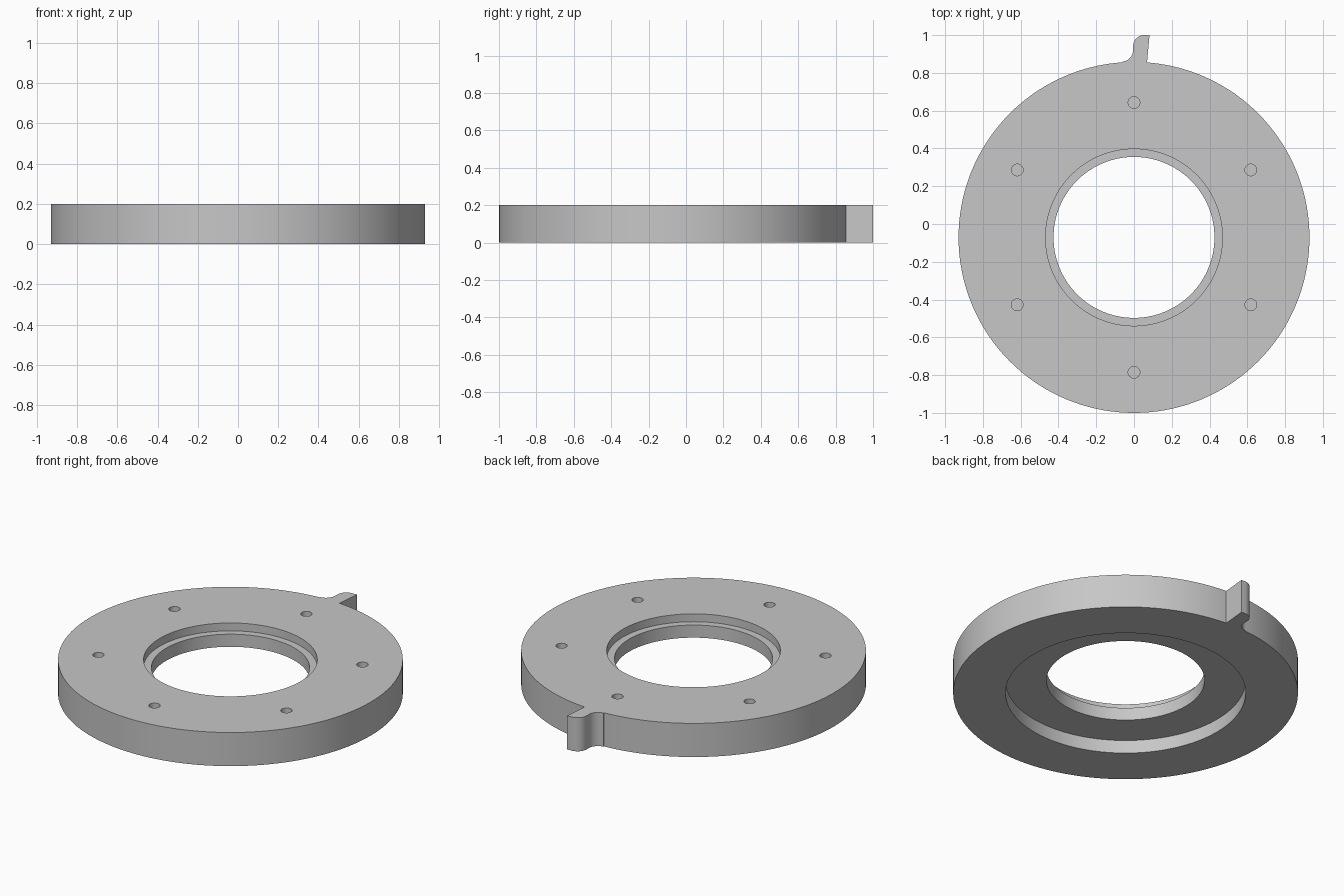
import bpy, bmesh, math
from mathutils import Vector, Matrix

cube = bpy.data.objects.get("Cube")
if cube:
    bpy.data.objects.remove(cube)

HEIGHT, OUTER_R, BORE_R = 0.2, 0.929, 0.426
CENTER = Vector((0, -0.071, 0))
SEGMENTS = 144

grey = bpy.data.materials.new("plain grey")
grey.use_nodes = True
grey.diffuse_color = (0.57, 0.57, 0.57, 1)
grey.node_tree.nodes["Principled BSDF"].inputs["Base Color"].default_value = grey.diffuse_color


def make_object(name, bm):
    bmesh.ops.recalc_face_normals(bm, faces=bm.faces)
    mesh = bpy.data.meshes.new(name)
    bm.to_mesh(mesh)
    bm.free()
    mesh.materials.append(grey)
    obj = bpy.data.objects.new(name, mesh)
    bpy.context.collection.objects.link(obj)
    return obj


def arc(cx, cy, r, start, end, steps=10):
    """Points along an arc, angles in degrees."""
    angles = [math.radians(start + (end - start) * i / steps) for i in range(steps + 1)]
    return [(cx + r * math.cos(a), cy + r * math.sin(a)) for a in angles]


def combine(target, tool, operation):
    mod = target.modifiers.new(operation.title(), 'BOOLEAN')
    mod.operation, mod.solver, mod.object = operation, 'EXACT', tool
    bpy.context.view_layer.objects.active = target
    bpy.ops.object.modifier_apply(modifier=mod.name)
    bpy.data.objects.remove(tool)


# Ring body: lathed section with a top counterbore and a wide recess underneath
section = [(OUTER_R, 0), (OUTER_R, HEIGHT), (0.468, HEIGHT), (0.468, 0.153),
           (BORE_R, 0.153), (BORE_R, 0.078), (0.647, 0.078), (0.647, 0)]
bm = bmesh.new()
rings = []
for i in range(SEGMENTS):
    turn = Matrix.Rotation(math.tau * i / SEGMENTS, 3, 'Z')
    rings.append([bm.verts.new(CENTER + turn @ Vector((r, 0, z))) for r, z in section])
for i, ring in enumerate(rings):
    after = rings[(i + 1) % SEGMENTS]
    for j in range(len(section)):
        k = (j + 1) % len(section)
        bm.faces.new((ring[j], after[j], after[k], ring[k]))
body = make_object("ring_body", bm)

# Hooked locating tab on the back edge
outline = [(0.064, 0.80), (0.082, 1.0)]
outline += arc(0.055, 0.94, 0.06, 90, 180)
outline += arc(-0.065, 0.92, 0.06, 0, -86)
outline += [(-0.065, 0.80)]
bm = bmesh.new()
base = bm.faces.new([bm.verts.new((x, y, 0)) for x, y in outline])
grown = bmesh.ops.extrude_face_region(bm, geom=[base], use_keep_orig=True)
bmesh.ops.translate(bm, vec=(0, 0, HEIGHT),
                    verts=[v for v in grown["geom"] if isinstance(v, bmesh.types.BMVert)])
combine(body, make_object("locating_tab", bm), 'UNION')

# Six blind screw holes in the top
bm = bmesh.new()
for i in range(6):
    a = math.radians(30 + 60 * i)
    spot = CENTER + Vector((0.714 * math.cos(a), 0.714 * math.sin(a), HEIGHT))
    bmesh.ops.create_cone(bm, cap_ends=True, segments=32, radius1=0.031, radius2=0.031,
                          depth=0.2, matrix=Matrix.Translation(spot))
holes = make_object("hole_cutter", bm)
holes.hide_render = True
combine(body, holes, 'DIFFERENCE')

# Smooth the round walls, keep the machined edges sharp
bpy.ops.object.select_all(action='DESELECT')
body.select_set(True)
bpy.context.view_layer.objects.active = body
bpy.ops.object.shade_smooth_by_angle(angle=math.radians(30))
